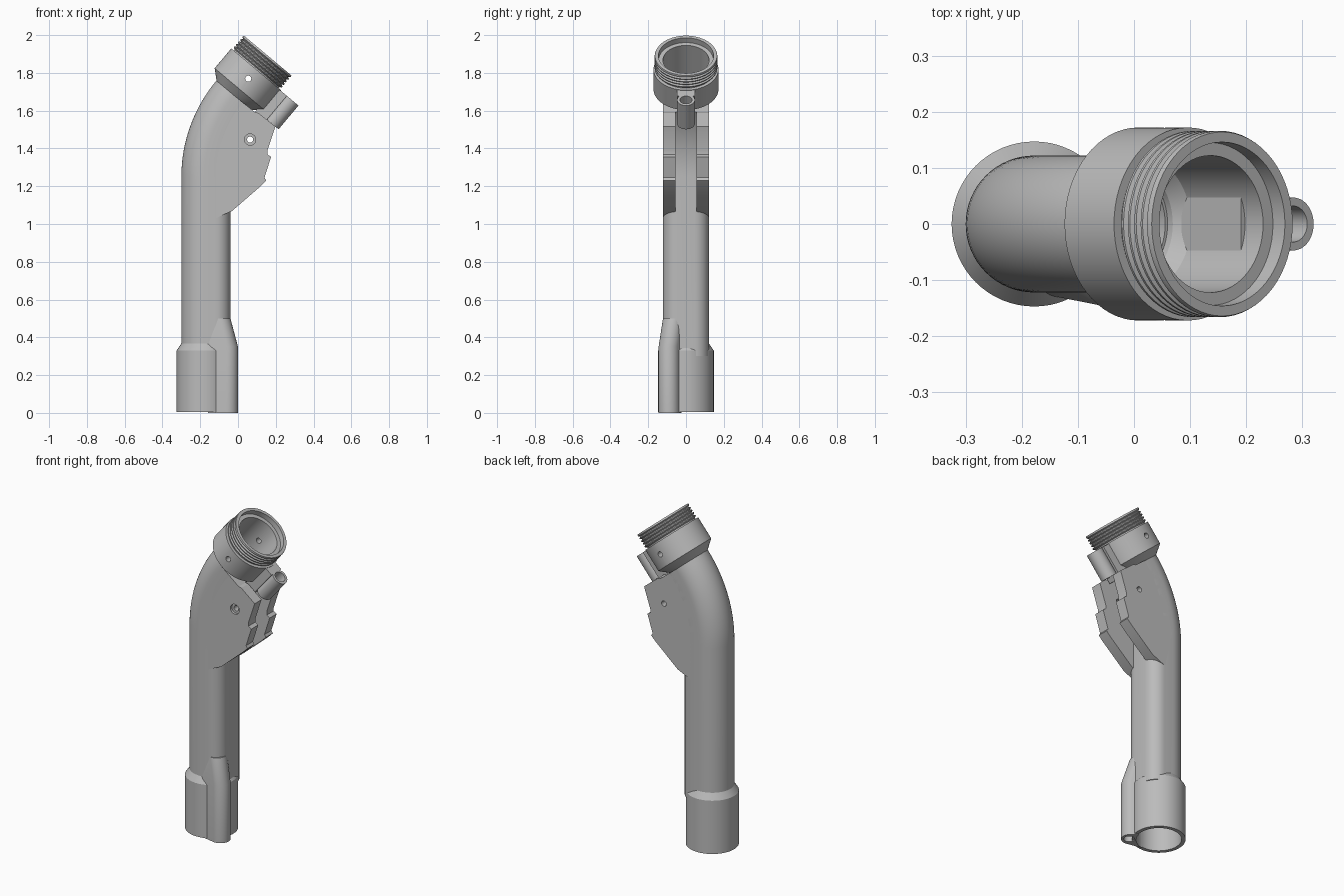
import bpy, bmesh, math
from mathutils import Matrix, Vector

if "Cube" in bpy.data.objects:
    bpy.data.objects.remove(bpy.data.objects["Cube"])

grey = bpy.data.materials.new("mid grey plastic")
grey.use_nodes = True
grey.diffuse_color = (0.5, 0.5, 0.5, 1)
grey.node_tree.nodes["Principled BSDF"].inputs["Base Color"].default_value = (0.5, 0.5, 0.5, 1)

TILT = math.radians(40)
PIPE_X, PIPE_R, BEND_R, BEND_Z = -0.178, 0.122, 0.671, 1.249
HEAD = Matrix.Translation((0.008, 0, 1.714)) @ Matrix.Rotation(TILT, 4, 'Y')


def finish(name, bm, matrix=Matrix()):
    bm.transform(matrix)
    bmesh.ops.recalc_face_normals(bm, faces=bm.faces)
    mesh = bpy.data.meshes.new(name)
    bm.to_mesh(mesh)
    bm.free()
    obj = bpy.data.objects.new(name, mesh)
    bpy.context.scene.collection.objects.link(obj)
    mesh.materials.append(grey)
    return obj


def loft(name, rings, matrix=Matrix(), closed=False):
    """Skin a list of equal point rings; closed joins last to first."""
    bm = bmesh.new()
    loops = [[bm.verts.new(p) for p in ring] for ring in rings]
    n = len(loops[0])
    pairs = list(zip(loops, loops[1:]))
    if closed:
        pairs.append((loops[-1], loops[0]))
    else:
        bm.faces.new(loops[0])
        bm.faces.new(loops[-1])
    for a, b in pairs:
        for i in range(n):
            j = (i + 1) % n
            bm.faces.new((a[i], a[j], b[j], b[i]))
    return finish(name, bm, matrix)


def circle(r, cx=0, cy=0, n=64):
    return [(cx + r * math.cos(2 * math.pi * i / n), cy + r * math.sin(2 * math.pi * i / n))
            for i in range(n)]


def lathe(name, profile, matrix):
    """Turn a closed (radius, height) profile into a hollow part."""
    return loft(name, [[(x, y, z) for x, y in circle(r)] for r, z in profile], matrix, True)


def cylinder(name, r, z0, z1, matrix):
    return loft(name, [[(x, y, z) for x, y in circle(r, n=32)] for z in (z0, z1)], matrix)


def box(name, low, high, matrix):
    (x0, y0, z0), (x1, y1, z1) = low, high
    return loft(name, [[(x0, y0, z), (x1, y0, z), (x1, y1, z), (x0, y1, z)] for z in (z0, z1)], matrix)


def sweep(name, section, z_start, extra=0):
    """Carry a flat section up the pipe and around its bend."""
    frames = [Matrix.Translation((PIPE_X, 0, z_start))]
    for i in range(17):
        a = TILT * i / 16
        pos = (PIPE_X + BEND_R * (1 - math.cos(a)), 0, BEND_Z + BEND_R * math.sin(a))
        frames.append(Matrix.Translation(pos) @ Matrix.Rotation(a, 4, 'Y'))
    if extra:
        frames.append(frames[-1] @ Matrix.Translation((0, 0, extra)))
    return loft(name, [[f @ Vector((u, v, 0)) for u, v in section] for f in frames])


def cut(parts, cutters):
    for part in parts:
        bpy.context.view_layer.objects.active = part
        for cutter in cutters:
            mod = part.modifiers.new("cut", 'BOOLEAN')
            mod.operation, mod.solver, mod.object = 'DIFFERENCE', 'EXACT', cutter
            bpy.ops.object.modifier_apply(modifier=mod.name)


# Handle pipe: round back, flat sides, rounded front corners
corner, front = 0.077, 0.138
section = [(PIPE_R * math.cos(math.pi * (0.5 + i / 32)), PIPE_R * math.sin(math.pi * (0.5 + i / 32)))
           for i in range(33)]
for side in (-1, 1):
    for i in range(9):
        a = math.pi / 2 * (i / 8 - (side < 0))
        section.append((front - corner + corner * math.cos(a),
                        side * (PIPE_R - corner) + corner * math.sin(a)))
pipe = sweep("handle_pipe", section, 0.3)

# Bottom cuff with chamfered shoulder and stepped bore
lathe("bottom_cuff", [(0.12, 0.37), (0.147, 0.33), (0.147, 0.005), (0.125, 0.005),
                      (0.125, 0.25), (0.1, 0.25), (0.1, 0.37)], Matrix.Translation((PIPE_X, 0, 0)))

# Cord channel bulging from the cuff and fading into the pipe
bm = bmesh.new()
for z, cx, cy, r in ((0, -0.055, -0.09, 0.055), (0.35, -0.055, -0.09, 0.055), (0.5, -0.095, -0.067, 0.055)):
    for x, y in circle(r, cx, cy, 40):
        bm.verts.new((x, y, z))
for z in (0, 0.35):
    for x, y in circle(0.07, -0.13, -0.06, 40):
        bm.verts.new((x, y, z))
hull = bmesh.ops.convex_hull(bm, input=bm.verts)
inner = [v for v in hull["geom_interior"] if isinstance(v, bmesh.types.BMVert)]
bmesh.ops.delete(bm, geom=inner, context='VERTS')
channel = finish("cord_channel", bm)

# Cheek plates on both sides of the front slot
outline = [(-0.12, 1.03), (-0.03, 1.07), (0.12, 1.20), (0.15, 1.23), (0.14, 1.245), (0.175, 1.355),
           (0.156, 1.368), (0.156, 1.39), (0.198, 1.516), (0.108, 1.588), (0.09, 1.592),
           (-0.021, 1.68), (-0.08, 1.59), (-0.14, 1.42), (-0.17, 1.25)]
cheeks = [loft(name, [[(x, s * y, z) for x, z in outline] for y in (0.055, PIPE_R)])
          for name, s in (("left_cheek", 1), ("right_cheek", -1))]

# Head collar with ridged neck and stepped bore
ridges = 5
pitch = 0.088 / ridges
profile = [(0.105, -0.045), (0.12, -0.045), (0.172, 0), (0.172, 0.137), (0.155, 0.137)]
for i in range(ridges):
    z = 0.144 + i * pitch
    profile += [(0.155, z), (0.166, z + pitch * 0.4), (0.166, z + pitch * 0.7)]
profile += [(0.164, 0.232), (0.146, 0.232), (0.145, 0.2), (0.122, 0.2), (0.122, 0), (0.105, -0.03)]
collar = lathe("head_collar", profile, HEAD)
box("bore_pad", (0.1126, -0.047, -0.015), (0.13, 0.047, 0.15), HEAD)

# Side socket tube joined to the collar by a web
lathe("side_socket", [(0.032, -0.03), (0.047, -0.03), (0.047, 0.134), (0.032, 0.134)],
      HEAD @ Matrix.Translation((0.248, 0, 0)))
box("socket_web", (0.14, -0.047, -0.06), (0.215, 0.047, 0.134), HEAD)

# Bores and pin holes
sideways = Matrix.Rotation(math.pi / 2, 4, 'X')
pin_place = Matrix.Translation((0.064, 0, 1.447)) @ sideways
pipe_bore = sweep("pipe_bore", circle(0.1), -0.1, 0.06)
cuff_bore = cylinder("cuff_bore", 0.125, -0.1, 0.25, Matrix.Translation((PIPE_X, 0, 0)))
cord_bore = cylinder("cord_bore", 0.03, -0.1, 0.3, Matrix.Translation((-0.045, -0.095, 0)))
collar_pin = cylinder("collar_pin", 0.016, -0.3, 0.3, HEAD @ Matrix.Translation((0, 0, 0.072)) @ sideways)
cheek_pin = cylinder("cheek_pin", 0.016, -0.3, 0.3, pin_place)
pin_recess = cylinder("pin_recess", 0.03, 0.107, 0.3, pin_place)
cut([pipe], [pipe_bore, cheek_pin, pin_recess])
cut(cheeks, [pipe_bore, cheek_pin, pin_recess])
cut([channel], [pipe_bore, cuff_bore, cord_bore])
cut([collar], [collar_pin])
for helper in (pipe_bore, cuff_bore, cord_bore, collar_pin, cheek_pin, pin_recess):
    bpy.data.objects.remove(helper)

# Smooth curved surfaces, keep edges crisp
for obj in bpy.context.scene.objects:
    if obj.type == 'MESH':
        bpy.ops.object.select_all(action='DESELECT')
        obj.select_set(True)
        bpy.context.view_layer.objects.active = obj
        bpy.ops.object.shade_smooth_by_angle(angle=math.radians(25))
